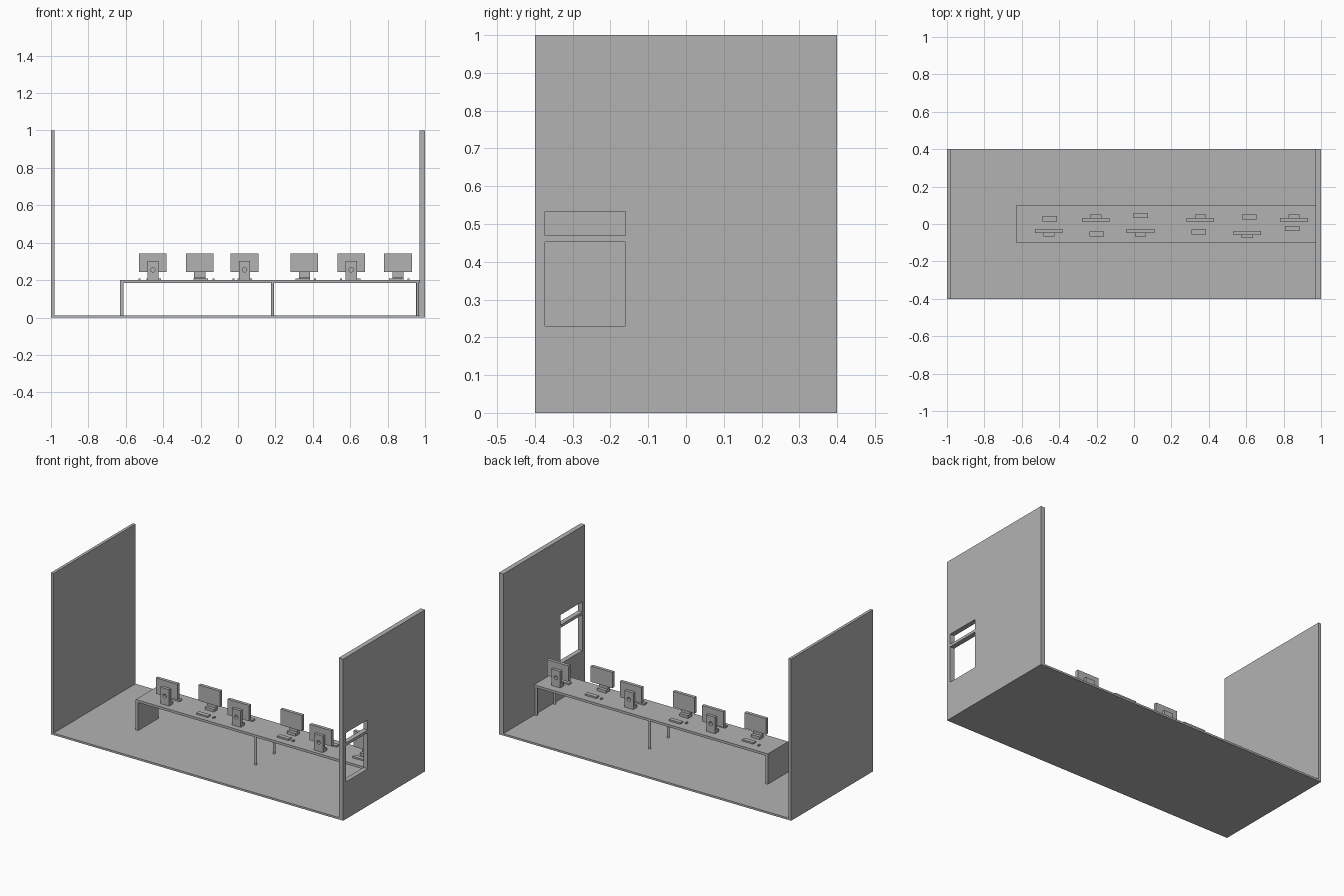
import bpy

if "Cube" in bpy.data.objects:
    bpy.data.objects.remove(bpy.data.objects["Cube"], do_unlink=True)

grey = bpy.data.materials.new("plain_grey")
grey.use_nodes = True
grey.diffuse_color = (0.45, 0.45, 0.45, 1)
grey.node_tree.nodes["Principled BSDF"].inputs["Base Color"].default_value = grey.diffuse_color


def box(name, x, y, z):
    """Box spanning the given (low, high) range on each axis."""
    spans = [sorted(s) for s in (x, y, z)]
    bpy.ops.mesh.primitive_cube_add(size=1, location=[sum(s) / 2 for s in spans])
    ob = bpy.context.object
    ob.name = name
    ob.scale = [s[1] - s[0] for s in spans]
    bpy.ops.object.transform_apply(location=False, rotation=False, scale=True)
    ob.data.materials.append(grey)
    return ob


def cylinder(name, radius, depth, location, rotation=(0, 0, 0), sides=16):
    bpy.ops.mesh.primitive_cylinder_add(vertices=sides, radius=radius, depth=depth,
                                        location=location, rotation=rotation)
    ob = bpy.context.object
    ob.name = name
    ob.data.materials.append(grey)
    return ob


def cut(target, cutter):
    mod = target.modifiers.new("opening", "BOOLEAN")
    mod.operation = "DIFFERENCE"
    mod.solver = "EXACT"
    mod.object = cutter
    bpy.context.view_layer.objects.active = target
    bpy.ops.object.modifier_apply(modifier=mod.name)
    bpy.data.objects.remove(cutter, do_unlink=True)


# Room: floor and two end walls, one with a split window
FLOOR = 0.012
DEPTH = (-0.4, 0.4)
box("floor", (-0.982, 0.97), DEPTH, (0, FLOOR))
box("right_wall", (-1, -0.982), DEPTH, (0, 1))
window_wall = box("left_wall", (0.97, 1), DEPTH, (0, 1))
for low, high in ((0.23, 0.453), (0.47, 0.533)):
    cut(window_wall, box("window_cutter", (0.9, 1.1), (-0.373, -0.16), (low, high)))

# Long desk: top, solid end panel and pairs of slim legs
TOP = 0.2
box("desk_top", (-0.63, 0.97), (-0.1, 0.1), (0.185, TOP))
box("desk_end_panel", (-0.63, -0.613), (-0.1, 0.1), (FLOOR, 0.185))
for x in (0.185, 0.961):
    for y in (-0.09, 0.09):
        leg = cylinder("desk_leg", 0.008, 0.185 - FLOOR, (x, y, (0.185 + FLOOR) / 2))
        bpy.ops.object.shade_smooth_by_angle()


def workstation(x, y, side, key_x, key_y, mouse_x, mouse_y):
    """Monitor with its back towards `side` on y, plus keyboard and mouse."""
    back = y + side * 0.02
    box("monitor_screen", (x - 0.074, x + 0.074), (y, back), (0.243, 0.341))
    stand = box("monitor_stand", (x - 0.03, x + 0.03), (back, back + side * 0.018), (TOP, 0.302))
    cut(stand, cylinder("stand_hole_cutter", 0.012, 0.1, (x, back, 0.255), (1.5708, 0, 0)))
    box("monitor_foot", (x - 0.03, x + 0.03), (y, back), (TOP, 0.217))
    box("keyboard", (key_x - 0.039, key_x + 0.039), (key_y - 0.0135, key_y + 0.0135), (TOP, 0.209))
    box("mouse", (mouse_x - 0.005, mouse_x + 0.005), (mouse_y - 0.009, mouse_y + 0.009), (TOP, 0.208))


# Six workstations alternating between the two long sides
workstation(-0.455, -0.028, -1, -0.45, 0.028, -0.527, 0.04)
workstation(-0.205, 0.013, 1, -0.20, -0.053, -0.13, -0.048)
workstation(0.035, -0.028, -1, 0.037, 0.045, -0.025, 0.03)
workstation(0.355, 0.013, 1, 0.347, -0.043, 0.412, -0.047)
workstation(0.605, -0.038, -1, 0.617, 0.038, 0.55, 0.04)
workstation(0.855, 0.013, 1, 0.847, -0.023, 0.912, -0.017)
